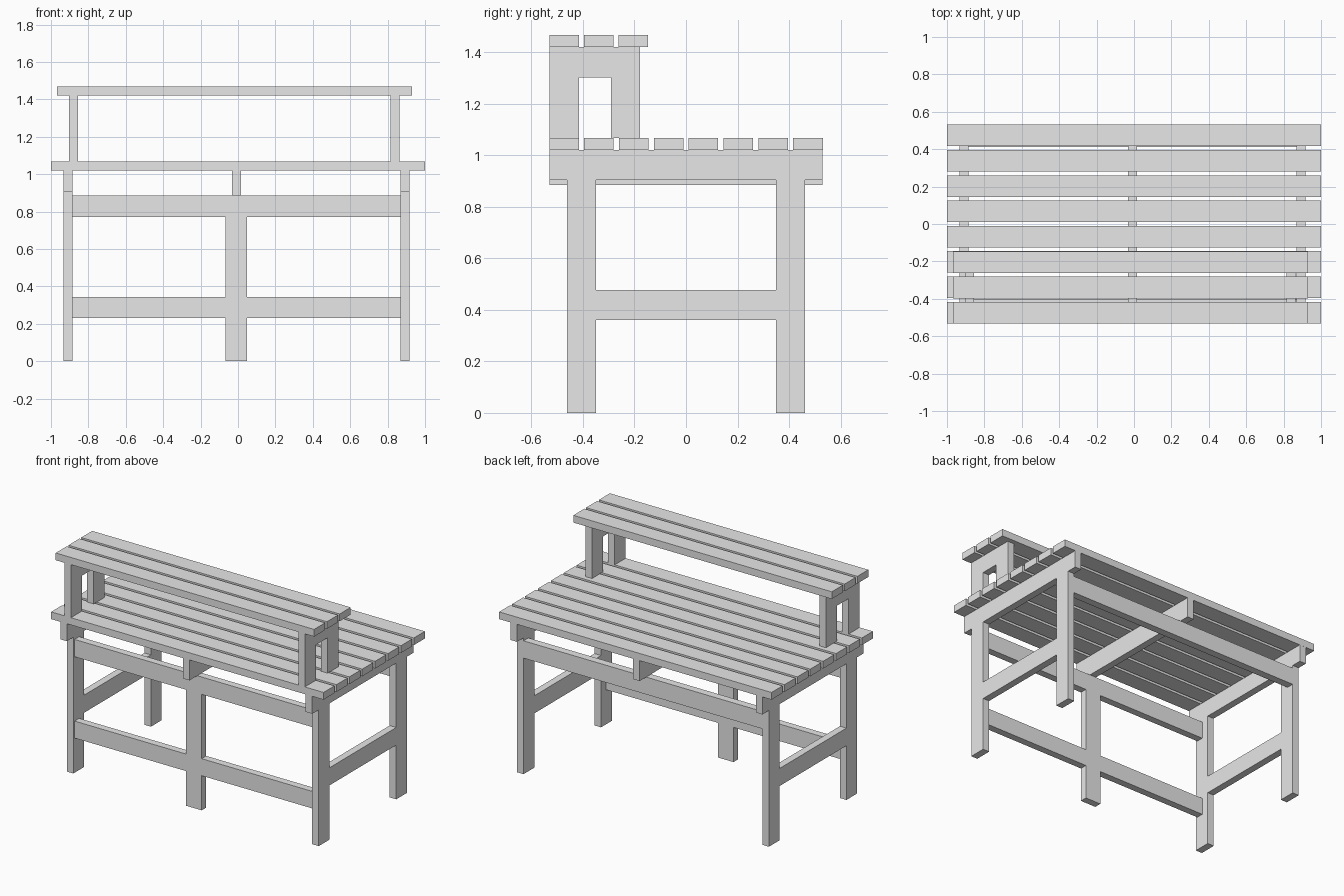
import bpy

cube = bpy.data.objects.get("Cube")
if cube:
    bpy.data.objects.remove(cube, do_unlink=True)

grey = bpy.data.materials.new("plain grey")
grey.use_nodes = True
grey.diffuse_color = (0.8, 0.8, 0.8, 1)
grey.node_tree.nodes["Principled BSDF"].inputs["Base Color"].default_value = (0.8, 0.8, 0.8, 1)


def board(name, xs, ys, zs):
    """Square-edged timber spanning the given x, y and z ranges."""
    verts = [(x, y, z) for x in xs for y in ys for z in zs]
    faces = [(0, 1, 3, 2), (4, 6, 7, 5), (0, 4, 5, 1),
             (2, 3, 7, 6), (0, 2, 6, 4), (1, 5, 7, 3)]
    mesh = bpy.data.meshes.new(name)
    mesh.from_pydata(verts, [], faces)
    mesh.materials.append(grey)
    obj = bpy.data.objects.new(name, mesh)
    bpy.context.collection.objects.link(obj)
    return obj


def slats(name, count, pitch, xs, zs):
    for i in range(count):
        y = FRONT + i * pitch
        board(f"{name}_{i + 1}", xs, (y, y + WIDTH), zs)


THICK, WIDTH = 0.048, 0.115
FRONT, BACK = -0.531, 0.531
LEG_OUT, LEG_IN = 0.463, 0.35
BEARER_Z, TOP_Z = 0.904, 1.02
SHELF_Z = 1.42
RIGHT_IN, LEFT_IN = -0.885, 0.869

# Bench top and upper shelf
slats("bench_slat", 8, 0.1353, (-1, 1), (TOP_Z, TOP_Z + THICK))
slats("shelf_slat", 3, 0.134, (-0.967, 0.931), (SHELF_Z, SHELF_Z + THICK))

# End frames: legs, bearer and low cross rail
for side, x in (("right", RIGHT_IN - THICK), ("left", LEFT_IN)):
    xs = (x, x + THICK)
    board(f"{side}_front_leg", xs, (-LEG_OUT, -LEG_IN), (0, BEARER_Z))
    board(f"{side}_back_leg", xs, (LEG_IN, LEG_OUT), (0, BEARER_Z))
    board(f"{side}_bearer", xs, (FRONT, BACK), (BEARER_Z, TOP_Z))
    board(f"{side}_cross_rail", xs, (-LEG_IN, LEG_IN), (0.36, 0.477))

# Middle bearer and front middle leg
board("middle_bearer", (-0.032, 0.016), (FRONT, BACK), (0.885, TOP_Z))
front_y = (-0.45, -0.402)
board("middle_leg", (-0.067, 0.048), front_y, (0, 0.885))

# Long rails: two levels at the front, one at the back
for level, zs in (("upper", (0.77, 0.885)), ("lower", (0.23, 0.343))):
    board(f"{level}_front_rail_right", (RIGHT_IN, -0.067), front_y, zs)
    board(f"{level}_front_rail_left", (0.048, LEFT_IN), front_y, zs)
board("back_rail", (RIGHT_IN, LEFT_IN), (0.412, LEG_OUT), (0.77, 0.885))

# Shelf supports: two posts joined by a header
for side, x in (("right", -0.903), ("left", 0.815)):
    xs = (x, x + THICK)
    board(f"{side}_shelf_front_post", xs, (FRONT, -0.416), (TOP_Z + THICK, 1.303))
    board(f"{side}_shelf_back_post", xs, (-0.292, -0.178), (TOP_Z + THICK, 1.303))
    board(f"{side}_shelf_header", xs, (FRONT, -0.178), (1.303, SHELF_Z))
